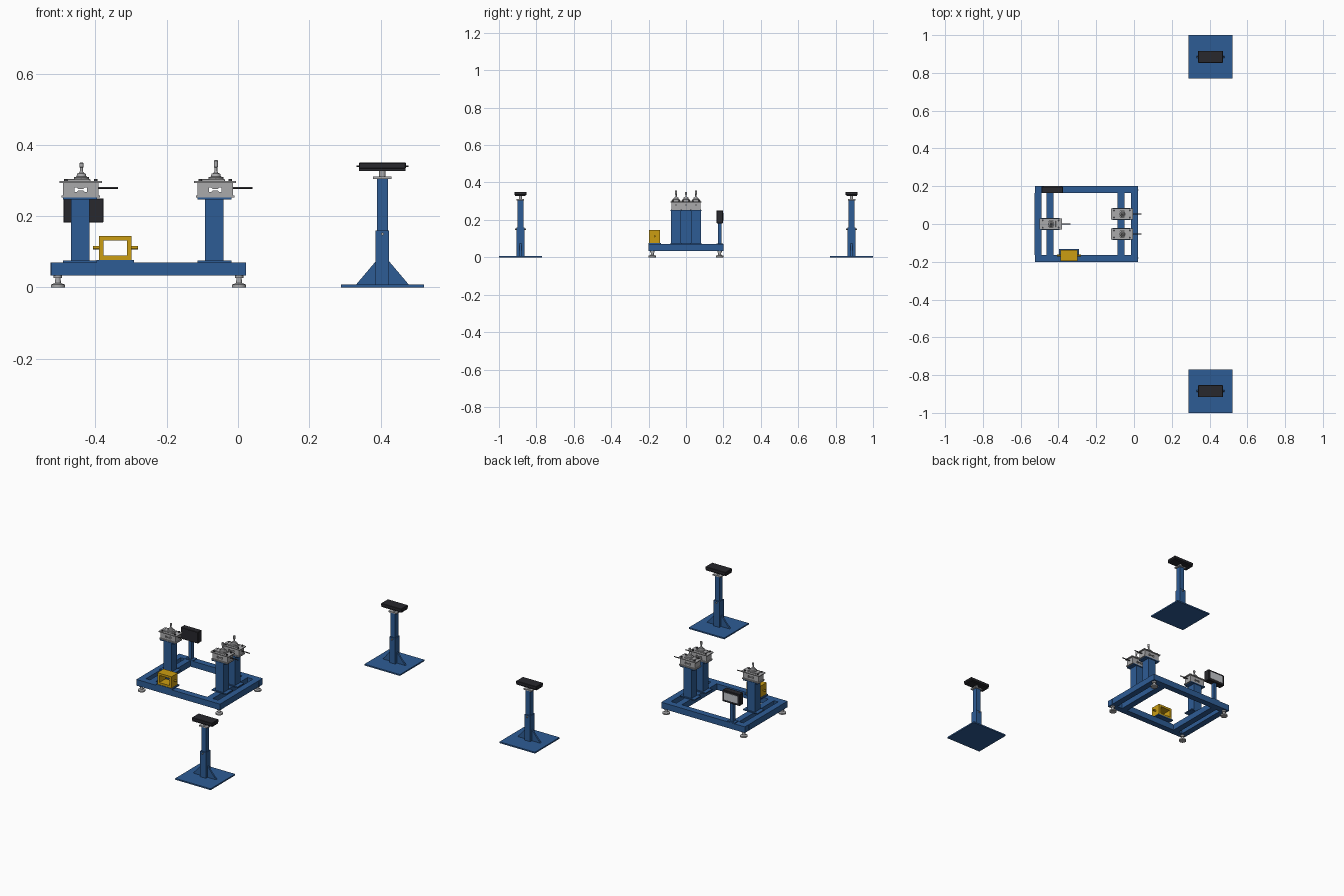
import bpy, bmesh, math
from mathutils import Matrix, Vector

cube = bpy.data.objects.get("Cube")
if cube:
    bpy.data.objects.remove(cube, do_unlink=True)


def material(name, r, g, b):
    m = bpy.data.materials.new(name)
    m.use_nodes = True
    m.diffuse_color = (r, g, b, 1)
    m.node_tree.nodes["Principled BSDF"].inputs["Base Color"].default_value = (r, g, b, 1)
    return m


BLUE = material("blue paint", 0.027, 0.107, 0.3)
YELLOW = material("yellow paint", 0.6, 0.34, 0.006)
BLACK = material("black rubber", 0.021, 0.021, 0.026)
STEEL = material("steel", 0.4, 0.4, 0.41)
DARK = material("dark steel", 0.05, 0.05, 0.055)
SCREEN = material("pale screen", 0.55, 0.57, 0.6)


def finish(name, bm, mat, smooth=False):
    bmesh.ops.recalc_face_normals(bm, faces=bm.faces)
    me = bpy.data.meshes.new(name)
    bm.to_mesh(me)
    bm.free()
    me.materials.append(mat)
    ob = bpy.data.objects.new(name, me)
    bpy.context.collection.objects.link(ob)
    if smooth:
        bpy.ops.object.select_all(action='DESELECT')
        ob.select_set(True)
        bpy.context.view_layer.objects.active = ob
        bpy.ops.object.shade_smooth_by_angle()
    return ob


def box(name, mat, x, y, z, bevel=0):
    """Box given by its (low, high) range on each axis."""
    bm = bmesh.new()
    bmesh.ops.create_cube(bm, size=1)
    for v in bm.verts:
        v.co = Vector([(a + b) / 2 + c * (b - a) for (a, b), c in zip((x, y, z), v.co)])
    if bevel:
        bmesh.ops.bevel(bm, geom=bm.edges[:], offset=bevel, segments=1, affect='EDGES')
    return finish(name, bm, mat)


def block(name, mat, x, y, z, hx, hy, bevel=0):
    """Box centred on x, y with half sizes and a z range."""
    return box(name, mat, (x - hx, x + hx), (y - hy, y + hy), z, bevel)


def lathe(name, mat, x, y, profile, steps=24):
    """Turned part from (radius, height) points."""
    bm = bmesh.new()
    vs = [bm.verts.new((x + r, y, z)) for r, z in [(0, profile[0][1])] + profile + [(0, profile[-1][1])]]
    es = [bm.edges.new(p) for p in zip(vs, vs[1:])]
    bmesh.ops.spin(bm, geom=vs + es, cent=(x, y, 0), axis=(0, 0, 1), angle=math.tau, steps=steps)
    bmesh.ops.remove_doubles(bm, verts=bm.verts, dist=1e-5)
    return finish(name, bm, mat, True)


def rod(name, mat, a, b, radius):
    a, b = Vector(a), Vector(b)
    bm = bmesh.new()
    turn = (b - a).to_track_quat('Z', 'Y').to_matrix().to_4x4()
    bmesh.ops.create_cone(bm, segments=16, radius1=radius, radius2=radius, depth=(b - a).length,
                          cap_ends=True, matrix=Matrix.Translation((a + b) / 2) @ turn)
    return finish(name, bm, mat, True)


def slab(name, mat, outline, y0, y1):
    """Outline in x, z extruded along y."""
    bm = bmesh.new()
    face = bm.faces.new([bm.verts.new((x, y0, z)) for x, z in outline])
    new = bmesh.ops.extrude_face_region(bm, geom=[face])["geom"]
    bmesh.ops.translate(bm, vec=(0, y1 - y0, 0), verts=[v for v in new if isinstance(v, bmesh.types.BMVert)])
    return finish(name, bm, mat)


# Base frame: side rails along x, cross beams along y, levelling feet
RAIL = (0.034, 0.07)
for side, s in (("front", -1), ("back", 1)):
    box(side + "_rail", BLUE, (-0.525, 0.022), sorted((s * 0.163, s * 0.2)), RAIL)
    for end, x in (("right", -0.505), ("left", 0.003)):
        lathe(f"{side}_{end}_foot", STEEL, x, s * 0.18,
              [(0.02, 0), (0.02, 0.008), (0.009, 0.012), (0.007, 0.026), (0.012, 0.026), (0.012, 0.034)])
for i, x in enumerate((-0.507, -0.444, -0.069, 0.003)):
    block(f"cross_beam_{i + 1}", BLUE, x, 0, RAIL, 0.0185, 0.163)


# Post with a clamping fixture on top
def clamp_post(name, x, y, tip):
    block(name + "_post_foot", BLUE, x, y, (0.07, 0.076), 0.048, 0.031)
    block(name + "_post", BLUE, x, y, (0.076, 0.249), 0.026, 0.026)
    block(name + "_post_cap", BLUE, x, y, (0.247, 0.252), 0.048, 0.031)
    cx = x + 0.002
    block(name + "_clamp_base", STEEL, cx, y, (0.252, 0.258), 0.054, 0.028)
    # body in two halves around a waisted slot
    for half, mid, edge in (("lower", 0.274, 0.258), ("upper", 0.274, 0.294)):
        d = 0.006 if half == "upper" else -0.006
        notch = [(-0.018, 0), (-0.018, d), (-0.011, d), (-0.007, d / 3),
                 (0.007, d / 3), (0.011, d), (0.018, d), (0.018, 0)]
        pts = [(-0.05, 0)] + notch + [(0.05, 0)]
        outline = [(cx + a, mid + b) for a, b in pts] + [(cx + 0.05, edge), (cx - 0.05, edge)]
        slab(f"{name}_clamp_{half}_body", STEEL, outline, y - 0.024, y + 0.024)
    block(name + "_clamp_top", STEEL, cx, y, (0.293, 0.298), 0.059, 0.03)
    block(name + "_clamp_bridge", STEEL, cx - 0.006, y, (0.298, 0.304), 0.033, 0.017, 0.001)
    for sx in (-1, 1):
        for sy in (-1, 1):
            rod(name + "_clamp_bolt", DARK, (cx + sx * 0.042, y + sy * 0.019, 0.297),
                (cx + sx * 0.042, y + sy * 0.019, 0.304), 0.005)
    lathe(name + "_clamp_spindle", STEEL, x + 0.004, y,
          [(0.021, 0.304), (0.021, 0.309), (0.014, 0.311), (0.012, 0.319), (0.007, 0.321),
           (0.004, 0.326), (0.004, 0.336), (0.006, 0.338), (0.006, tip - 0.002), (0.004, tip)])
    rod(name + "_clamp_handle", DARK, (cx + 0.045, y, 0.279), (x + 0.106, y, 0.279), 0.0028)


clamp_post("right", -0.443, 0, 0.35)
clamp_post("left_front", -0.066, -0.053, 0.357)
clamp_post("left_back", -0.066, 0.053, 0.357)

# Yellow open housing with side pins
X, Y, Z = (-0.39, -0.298), (-0.197, -0.138), (0.077, 0.145)
box("housing_plate", BLUE, (-0.397, -0.291), (-0.2, -0.133), (0.07, 0.077))
T = 0.013
box("housing_floor", YELLOW, X, Y, (Z[0], Z[0] + T))
box("housing_roof", YELLOW, X, Y, (Z[1] - T, Z[1]))
for side, x in (("right", X[0]), ("left", X[1] - T)):
    box(f"housing_{side}_wall", YELLOW, (x, x + T), Y, (Z[0] + T, Z[1] - T))
for side, a, b in (("right", -0.407, -0.38), ("left", -0.308, -0.281)):
    rod(f"housing_{side}_pin", YELLOW, (a, -0.167, 0.112), (b, -0.167, 0.112), 0.005)

# Control display on a pole, screen facing the back
block("display_pole_foot", BLUE, -0.433, 0.181, (0.07, 0.075), 0.025, 0.018)
block("display_pole", BLUE, -0.433, 0.181, (0.075, 0.186), 0.01, 0.01)
box("display_case", BLACK, (-0.49, -0.377), (0.163, 0.198), (0.182, 0.25), 0.002)
box("display_screen", SCREEN, (-0.477, -0.39), (0.197, 0.2), (0.195, 0.238))


# Free-standing adjustable supports
def support(name, y):
    x = 0.405
    block(name + "_base", BLUE, x, y, (0, 0.008), 0.116, 0.115)
    block(name + "_lower_column", BLUE, x, y, (0.008, 0.16), 0.019, 0.021)
    block(name + "_upper_column", BLUE, x, y, (0.16, 0.304), 0.015, 0.015)
    for side, s in (("right", -1), ("left", 1)):
        slab(f"{name}_{side}_gusset", BLUE,
             [(x + s * 0.019, 0.008), (x + s * 0.074, 0.008), (x + s * 0.019, 0.073)], y - 0.005, y + 0.005)
    rod(name + "_lock_pin", STEEL, (x, y - 0.029, 0.15), (x, y + 0.029, 0.15), 0.004)
    block(name + "_head_plate", STEEL, x, y, (0.304, 0.311), 0.026, 0.02)
    rod(name + "_head_stem", STEEL, (x, y, 0.311), (x, y, 0.33), 0.009)
    block(name + "_pad_tray", BLACK, x, y, (0.327, 0.333), 0.065, 0.028)
    block(name + "_pad", BLACK, x, y, (0.333, 0.35), 0.066, 0.032, 0.002)
    rod(name + "_pad_axle", DARK, (x - 0.073, y, 0.34), (x + 0.073, y, 0.34), 0.002)


support("front_support", -0.885)
support("back_support", 0.885)
